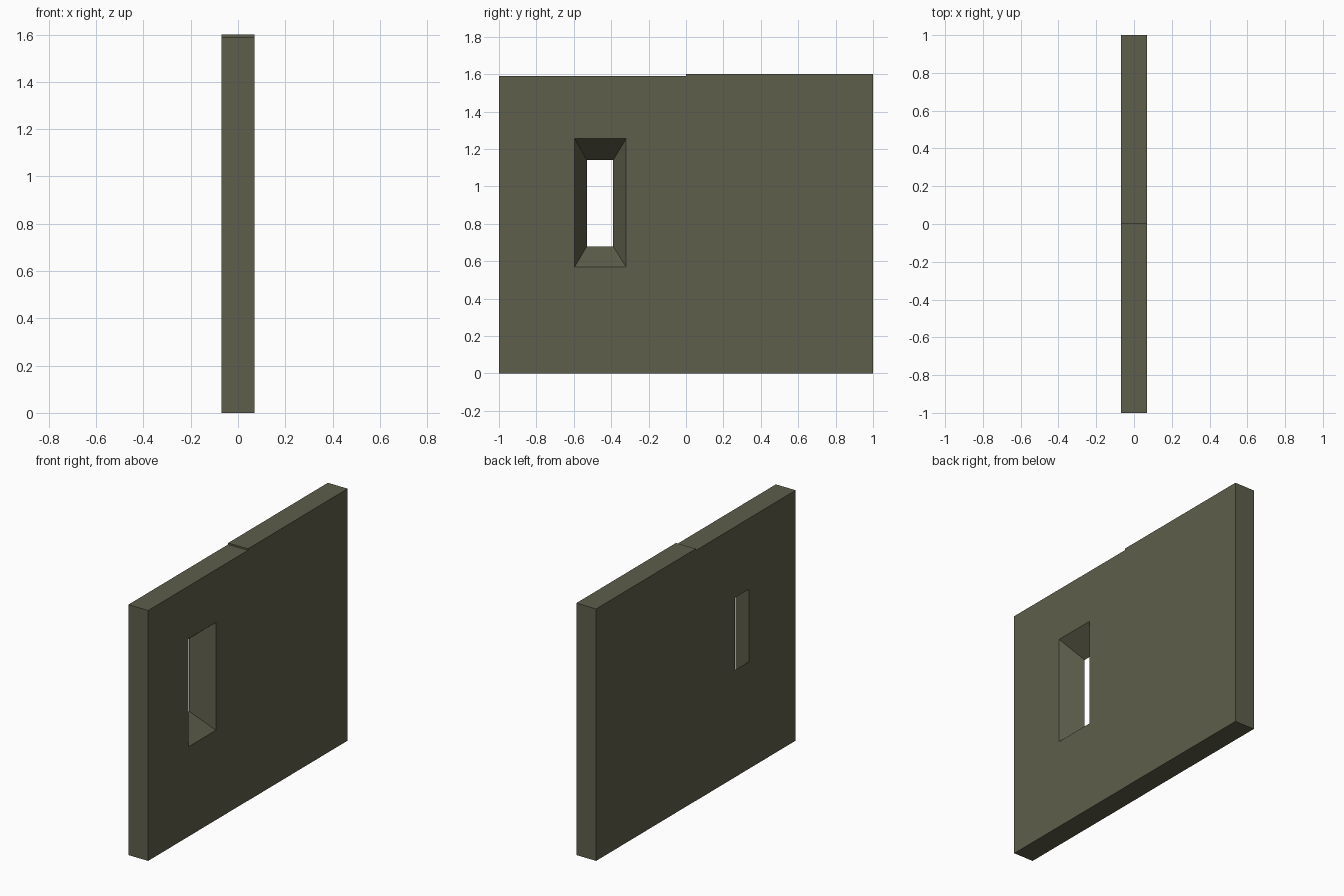
import bpy, bmesh

if "Cube" in bpy.data.objects:
    bpy.data.objects.remove(bpy.data.objects["Cube"])

# Single flat stone colour
stone = bpy.data.materials.new("dark olive stone")
stone.diffuse_color = (0.112, 0.112, 0.072, 1)
stone.use_nodes = True
stone.node_tree.nodes["Principled BSDF"].inputs["Base Color"].default_value = stone.diffuse_color


def finish(bm, name):
    bmesh.ops.recalc_face_normals(bm, faces=bm.faces)
    mesh = bpy.data.meshes.new(name)
    bm.to_mesh(mesh)
    bm.free()
    mesh.materials.append(stone)
    obj = bpy.data.objects.new(name, mesh)
    bpy.context.collection.objects.link(obj)
    return obj


def ring(bm, x, y0, y1, z0, z1):
    """Rectangle of vertices in a plane of constant x."""
    return [bm.verts.new((x, y, z)) for y, z in ((y0, z0), (y1, z0), (y1, z1), (y0, z1))]


def bridge(bm, a, b):
    for i in range(4):
        j = (i + 1) % 4
        bm.faces.new((a[i], a[j], b[j], b[i]))


# Solid wall half, a touch taller and proud on the +x side
bm = bmesh.new()
a = ring(bm, -0.069, 0, 1, 0, 1.6)
b = ring(bm, 0.07, 0, 1, 0, 1.6)
bridge(bm, a, b)
bm.faces.new(a)
bm.faces.new(b)
finish(bm, "solid_wall_panel")

# Window wall half: a closed loft around an opening that splays towards +x
bm = bmesh.new()
back, front = -0.07, 0.069
outer = (-1, 0, 0, 1.59)
rings = [
    ring(bm, back, *outer),
    ring(bm, front, *outer),
    ring(bm, front, -0.595, -0.32, 0.57, 1.255),
    ring(bm, back, -0.53, -0.39, 0.68, 1.14),
]
for i in range(4):
    bridge(bm, rings[i], rings[(i + 1) % 4])
finish(bm, "window_wall_panel")
